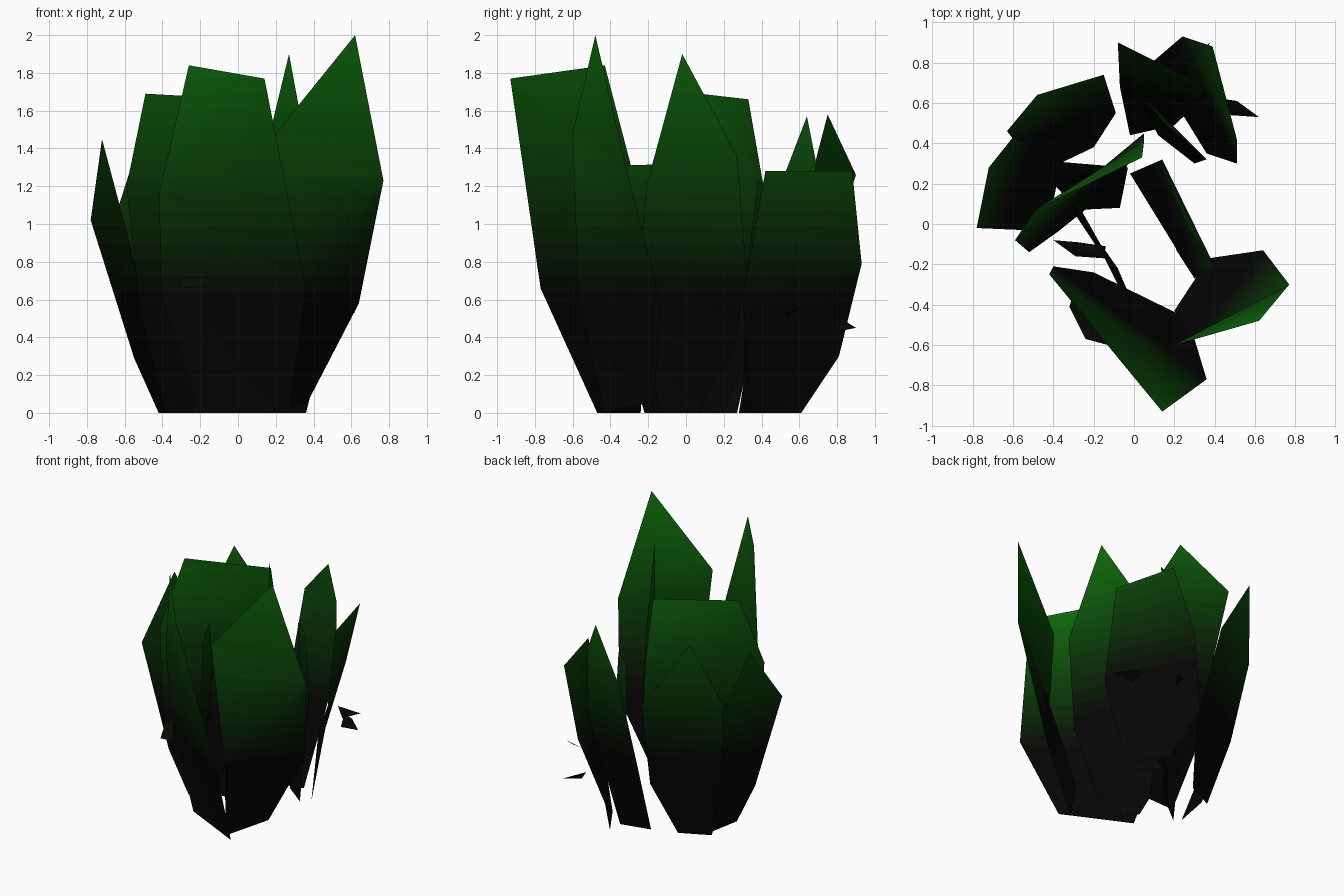
import bpy, bmesh
from mathutils import Vector

# Colour bands fading from near-black at the root to green at the tips
BANDS, Z0, Z1 = 16, 0.55, 1.95
DARK, GREEN = Vector((0.002, 0.0015, 0.0015)), Vector((0.004, 0.15, 0.003))
STEP = (Z1 - Z0) / BANDS
mats = []
for i in range(BANDS):
    m = bpy.data.materials.new("blade_band_%d" % i)
    m.diffuse_color = (*DARK.lerp(GREEN, (i / (BANDS - 1)) ** 1.5), 1)
    mats.append(m)


def blade(name, *outline):
    """Thin faceted sheet; outline runs from root up one side and down the other."""
    bm = bmesh.new()
    v = [bm.verts.new(p) for p in outline]
    i, j = 0, len(v) - 1
    while j - i > 1:
        if j - i == 2:
            bm.faces.new((v[i], v[i + 1], v[j]))
        else:
            bm.faces.new((v[i], v[i + 1], v[j - 1], v[j]))
        i, j = i + 1, j - 1
    bmesh.ops.triangulate(bm, faces=bm.faces[:])
    for k in range(1, BANDS):
        bmesh.ops.bisect_plane(bm, geom=bm.verts[:] + bm.edges[:] + bm.faces[:],
                               plane_co=(0, 0, Z0 + k * STEP), plane_no=(0, 0, 1))
    for f in bm.faces:
        f.smooth = True
        z = f.calc_center_median().z
        f.material_index = max(0, min(BANDS - 1, int((z - Z0) / STEP)))
    me = bpy.data.meshes.new(name)
    bm.to_mesh(me)
    bm.free()
    for m in mats:
        me.materials.append(m)
    ob = bpy.data.objects.new(name, me)
    bpy.context.collection.objects.link(ob)


# Large outer blades
blade("front_blade", (-0.20, -0.24, 0), (-0.40, -0.21, 0.60), (-0.42, -0.25, 1.15),
      (-0.26, -0.43, 1.84), (0.14, -0.93, 1.77), (0.36, -0.77, 0.66), (0.27, -0.47, 0))
blade("front_right_blade", (0.20, -0.43, 0), (0.29, -0.57, 0.60), (0.20, -0.60, 1.48),
      (0.62, -0.48, 2.0), (0.77, -0.30, 1.23), (0.64, -0.13, 0.58), (0.37, -0.17, 0.06))
blade("back_right_blade", (0.36, 0.35, 0), (0.51, 0.30, 0.60), (0.51, 0.42, 1.28),
      (0.39, 0.88, 1.28), (0.24, 0.93, 0.79), (0.10, 0.81, 0.30), (0.20, 0.61, 0))
blade("back_blade", (-0.02, 0.44, 0), (-0.07, 0.68, 0.60), (-0.08, 0.90, 1.26),
      (0.22, 0.75, 1.58), (0.33, 0.69, 1.35), (0.36, 0.64, 0.85), (0.20, 0.49, 0))
blade("back_left_blade", (-0.20, 0.38, 0), (-0.09, 0.55, 0.40), (-0.15, 0.74, 1.07),
      (-0.48, 0.64, 1.57), (-0.63, 0.46, 1.10), (-0.55, 0.36, 0.50), (-0.41, 0.28, 0))
blade("left_blade", (-0.42, 0.0, 0), (-0.55, -0.03, 0.29), (-0.78, -0.02, 1.02),
      (-0.72, 0.28, 1.45), (-0.60, 0.43, 1.0), (-0.46, 0.36, 0.4), (-0.37, 0.27, 0))

# Upright inner blades
blade("inner_right_blade", (0.21, -0.13, 0), (0.30, -0.27, 0.55), (0.40, -0.21, 1.20),
      (0.27, -0.02, 1.90), (0.14, 0.27, 1.36), (0.14, 0.32, 0.75), (-0.02, 0.25, 0.30),
      (0.18, 0.03, 0))
blade("inner_left_blade", (-0.38, -0.04, 0), (-0.52, -0.14, 0.55), (-0.59, -0.08, 1.20),
      (-0.49, 0.07, 1.69), (0.04, 0.33, 1.66), (0.05, 0.41, 1.20), (0.05, 0.45, 0.65),
      (-0.08, 0.20, 0))
blade("inner_front_blade", (-0.08, -0.22, 0), (-0.02, -0.36, 0.50), (-0.02, -0.40, 0.90),
      (-0.07, -0.32, 1.31), (-0.22, -0.02, 1.32), (-0.29, 0.12, 0.85), (-0.30, 0.06, 0.40),
      (-0.15, -0.12, 0))
blade("inner_back_blade", (0.12, 0.44, 0), (0.06, 0.55, 0.45), (0.05, 0.63, 0.85),
      (0.14, 0.51, 1.22), (0.29, 0.38, 1.22), (0.36, 0.32, 0.75), (0.30, 0.30, 0))
blade("inner_short_blade", (-0.28, 0.07, 0), (-0.40, 0.20, 0.50), (-0.39, 0.31, 0.80),
      (-0.03, 0.28, 0.84), (-0.05, 0.18, 0.45), (-0.07, 0.08, 0))

# Small loose spikes
blade("spike_right", (0.44, 0.62, 0.56), (0.51, 0.61, 0.56), (0.62, 0.53, 0.53), (0.47, 0.54, 0.51))
blade("spike_back", (0.25, 0.82, 0.50), (0.38, 0.90, 0.45), (0.30, 0.80, 0.43))
blade("spike_left", (-0.40, -0.08, 0.64), (-0.28, -0.09, 0.66), (-0.14, -0.11, 0.63),
      (-0.15, -0.17, 0.62), (-0.29, -0.16, 0.62))
blade("spike_front", (-0.30, -0.34, 0.72), (-0.32, -0.41, 0.67), (-0.24, -0.57, 0.66),
      (-0.13, -0.60, 0.68), (-0.18, -0.50, 0.72))
